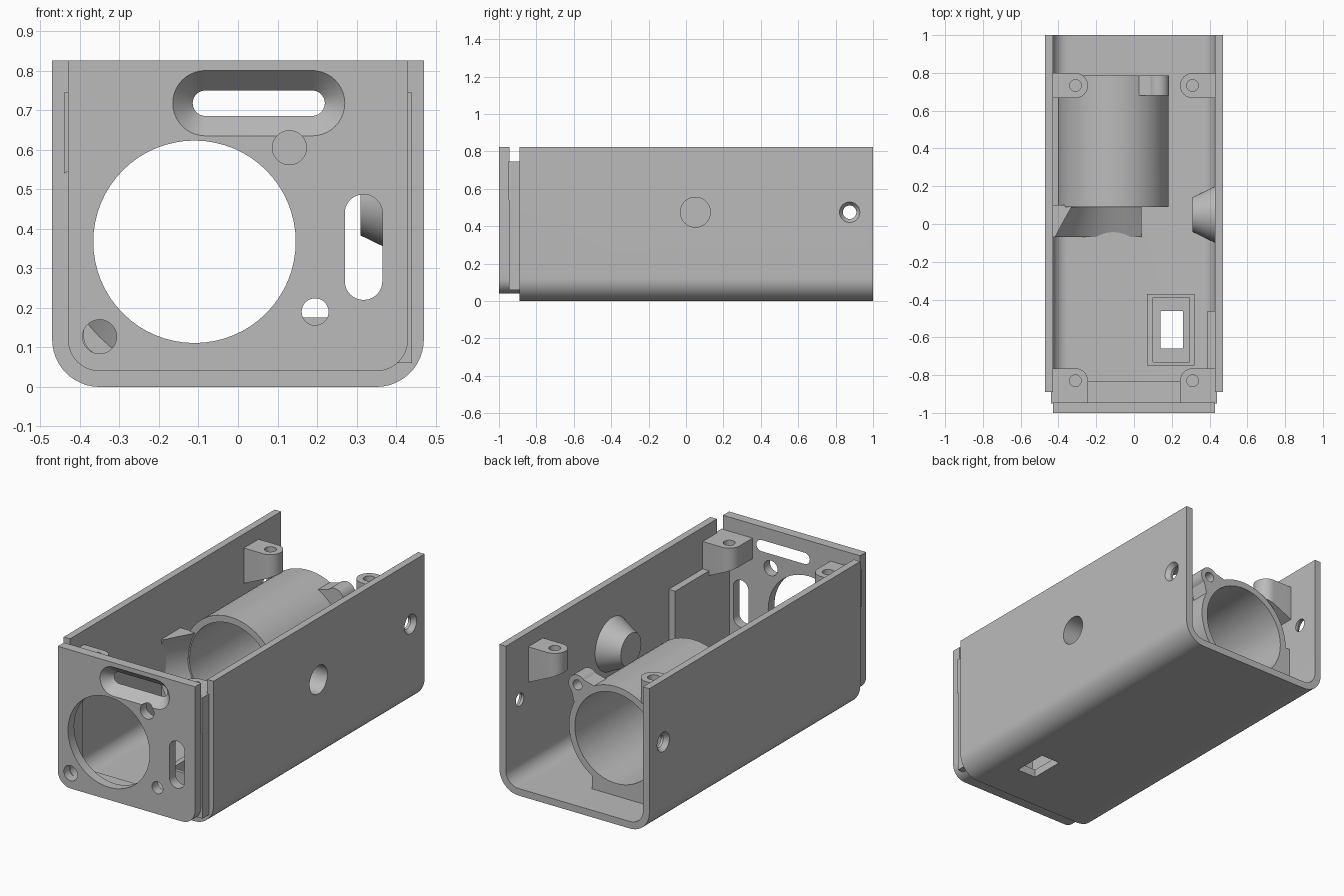
import bpy, bmesh
from math import sin, cos, pi, radians
from mathutils import Vector

if "Cube" in bpy.data.objects:
    bpy.data.objects.remove(bpy.data.objects["Cube"], do_unlink=True)

grey = bpy.data.materials.new("plain_grey")
grey.use_nodes = True
grey.diffuse_color = (0.5, 0.5, 0.5, 1)
grey.node_tree.nodes["Principled BSDF"].inputs["Base Color"].default_value = (0.5, 0.5, 0.5, 1)


def arc(cx, cy, r, a0, a1, n=12):
    return [(cx + r * cos(radians(a0 + (a1 - a0) * i / n)),
             cy + r * sin(radians(a0 + (a1 - a0) * i / n))) for i in range(n + 1)]


def circle(cx, cy, r, n=64):
    return arc(cx, cy, r, 0, 360, n)[:-1]


def rect(x0, x1, y0, y1):
    return [(x0, y0), (x1, y0), (x1, y1), (x0, y1)]


def stadium(x0, x1, z0, z1):
    r = min(x1 - x0, z1 - z0) / 2
    pts = []
    for a, cx, cz in ((0, x1 - r, z1 - r), (90, x0 + r, z1 - r),
                      (180, x0 + r, z0 + r), (270, x1 - r, z0 + r)):
        pts += arc(cx, cz, r, a, a + 90, 10)
    clean = [p for i, p in enumerate(pts) if (Vector(p) - Vector(pts[i - 1])).length > 1e-5]
    return clean


def u_profile(w, bottom, r, top):
    return ([(-w, top)] + arc(-w + r, bottom + r, r, 180, 270)
            + arc(w - r, bottom + r, r, 270, 360) + [(w, top)])


PLACE = {"x": lambda u, v, d: (d, u, v), "y": lambda u, v, d: (u, d, v),
         "z": lambda u, v, d: (u, v, d)}


def loft(name, axis, p0, d0, p1, d1):
    """Solid between two matching outlines along one axis."""
    bm = bmesh.new()
    a = [bm.verts.new(PLACE[axis](u, v, d0)) for u, v in p0]
    b = [bm.verts.new(PLACE[axis](u, v, d1)) for u, v in p1]
    n = len(a)
    bm.faces.new(a)
    bm.faces.new(b[::-1])
    for i in range(n):
        bm.faces.new((a[i], b[i], b[(i + 1) % n], a[(i + 1) % n]))
    bmesh.ops.recalc_face_normals(bm, faces=bm.faces)
    mesh = bpy.data.meshes.new(name)
    bm.to_mesh(mesh)
    bm.free()
    mesh.materials.append(grey)
    ob = bpy.data.objects.new(name, mesh)
    bpy.context.collection.objects.link(ob)
    return ob


def prism(name, axis, outline, d0, d1):
    return loft(name, axis, outline, d0, outline, d1)


def cone(axis, u, v, r0, d0, r1, d1):
    return loft("cutter", axis, circle(u, v, r0), d0, circle(u, v, r1), d1)


def combine(ob, others, op="DIFFERENCE"):
    bpy.context.view_layer.objects.active = ob
    for other in others:
        mod = ob.modifiers.new("cut", "BOOLEAN")
        mod.operation, mod.solver, mod.object = op, "EXACT", other
        bpy.ops.object.modifier_apply(modifier=mod.name)
        bpy.data.objects.remove(other, do_unlink=True)
    return ob


TOP, SHELF = 0.825, 0.745
BX, BZ, BR = -0.11, 0.367, 0.256      # main bore

# Outer channel with a blind socket boss on the +x wall
channel = prism("channel", "y", u_profile(0.47, 0, 0.12, TOP), -0.89, 1)
combine(channel, [prism("cutter", "y", u_profile(0.43, 0.04, 0.08, 1), -1.1, 1.1)])
combine(channel, [cone("x", 0.05, 0.475, 0.155, 0.44, 0.092, 0.31)], "UNION")
cuts = [cone("x", 0.05, 0.475, 0.08, 0.33, 0.08, 0.6),
        prism("cutter", "z", rect(0.14, 0.26, -0.66, -0.46), -0.1, 0.1)]
for s in (-1, 1):
    cuts += [cone("x", 0.875, 0.475, 0.036, s * 0.4, 0.036, s * 0.5),
             cone("x", 0.875, 0.475, 0.036, s * 0.445, 0.056, s * 0.472)]
combine(channel, cuts)

# Front plate with its openings
plate = prism("front_plate", "y", u_profile(0.43, 0.04, 0.08, TOP), -1, -0.945)
combine(plate, [
    cone("y", BX, BZ, BR, -1.1, BR, -0.9),
    cone("y", 0.13, 0.605, 0.043, -1.1, 0.043, -0.9),
    cone("y", 0.195, 0.19, 0.034, -1.1, 0.034, -0.9),
    cone("y", -0.35, 0.127, 0.043, -1.1, 0.043, -0.9),
    prism("cutter", "y", stadium(0.27, 0.365, 0.22, 0.487), -1.1, -0.9),
    loft("cutter", "y", stadium(-0.166, 0.271, 0.634, 0.801), -1.001,
         stadium(-0.11, 0.215, 0.69, 0.745), -0.94)])

# Lip joining the plate to the channel
lip = prism("front_lip", "y", u_profile(0.43, 0.04, 0.08, SHELF), -0.95, -0.83)
combine(lip, [prism("cutter", "y", u_profile(0.39, 0.08, 0.05, 1), -1.1, -0.7)])

# Inner stiffener on the +x wall
prism("side_stiffener", "z", rect(0.39, 0.44, -0.947, -0.46), 0.06, 0.59)

# Screw posts with a sloping underside
for s, side in ((-1, "right"), (1, "left")):
    for y, end in ((-0.83, "front"), (0.733, "rear")):
        r, tip = 0.066, 0.31
        shape = [(0.44, y + r)] + arc(tip, y, r, 90, 180)
        if end == "front":
            shape += [(tip - r, -0.95), (0.44, -0.95)]
        else:
            shape += arc(tip, y, r, 180, 270)[1:] + [(0.44, y - r)]
        post = prism(f"{end}_{side}_post", "z", [(s * u, v) for u, v in shape], 0.54, SHELF)
        for v in post.data.vertices:
            if v.co.z < 0.6:
                v.co.z += (0.44 - abs(v.co.x)) * 0.45
        combine(post, [cone("z", s * tip, y, 0.031, 0.66, 0.031, 0.9)])

# Motor tube with a screw ear and a corner saddle
tube = cone("y", BX, BZ, 0.293, 0.09, 0.293, 0.787)
tube.name = "motor_tube"
ear = cone("y", 0.13, 0.605, 0.056, 0.68, 0.056, 0.787)
neck = prism("neck", "y", [(0.0, 0.62), (0.09, 0.643), (0.168, 0.565), (0.145, 0.475)], 0.68, 0.787)
saddle = prism("saddle", "y", arc(-0.34, 0.13, 0.1, 180, 270) + [(0.04, 0.03), (0.04, 0.3), (-0.44, 0.367)],
               0.085, 0.787)
combine(tube, [ear, neck, saddle], "UNION")
combine(tube, [cone("y", BX, BZ, BR, 0, BR, 0.9),
               cone("y", 0.13, 0.605, 0.028, 0.7, 0.028, 0.9)])

# Flared guide leading into the tube
guide = prism("tube_guide", "y", arc(-0.34, 0.13, 0.1, 180, 270) + [(0.04, 0.03), (0.04, 0.3), (-0.3, 0.51), (-0.44, 0.51)],
              -0.07, 0.1)
combine(guide, [cone("y", BX, BZ, 0.345, -0.08, BR, 0.105)])

# Walled pocket around the floor opening
pocket = prism("floor_pocket", "z", rect(0.07, 0.32, -0.75, -0.37), 0.03, 0.175)
combine(pocket, [prism("cutter", "z", rect(0.1, 0.295, -0.73, -0.39), 0.045, 0.3),
                 prism("cutter", "z", rect(0.14, 0.26, -0.66, -0.46), 0, 0.3)])

# Smooth round surfaces, crisp edges
for ob in bpy.context.scene.objects:
    if ob.type == "MESH" and ob.data.materials and ob.data.materials[0] == grey:
        bpy.ops.object.select_all(action="DESELECT")
        ob.select_set(True)
        bpy.context.view_layer.objects.active = ob
        bpy.ops.object.shade_smooth_by_angle(angle=radians(30))
